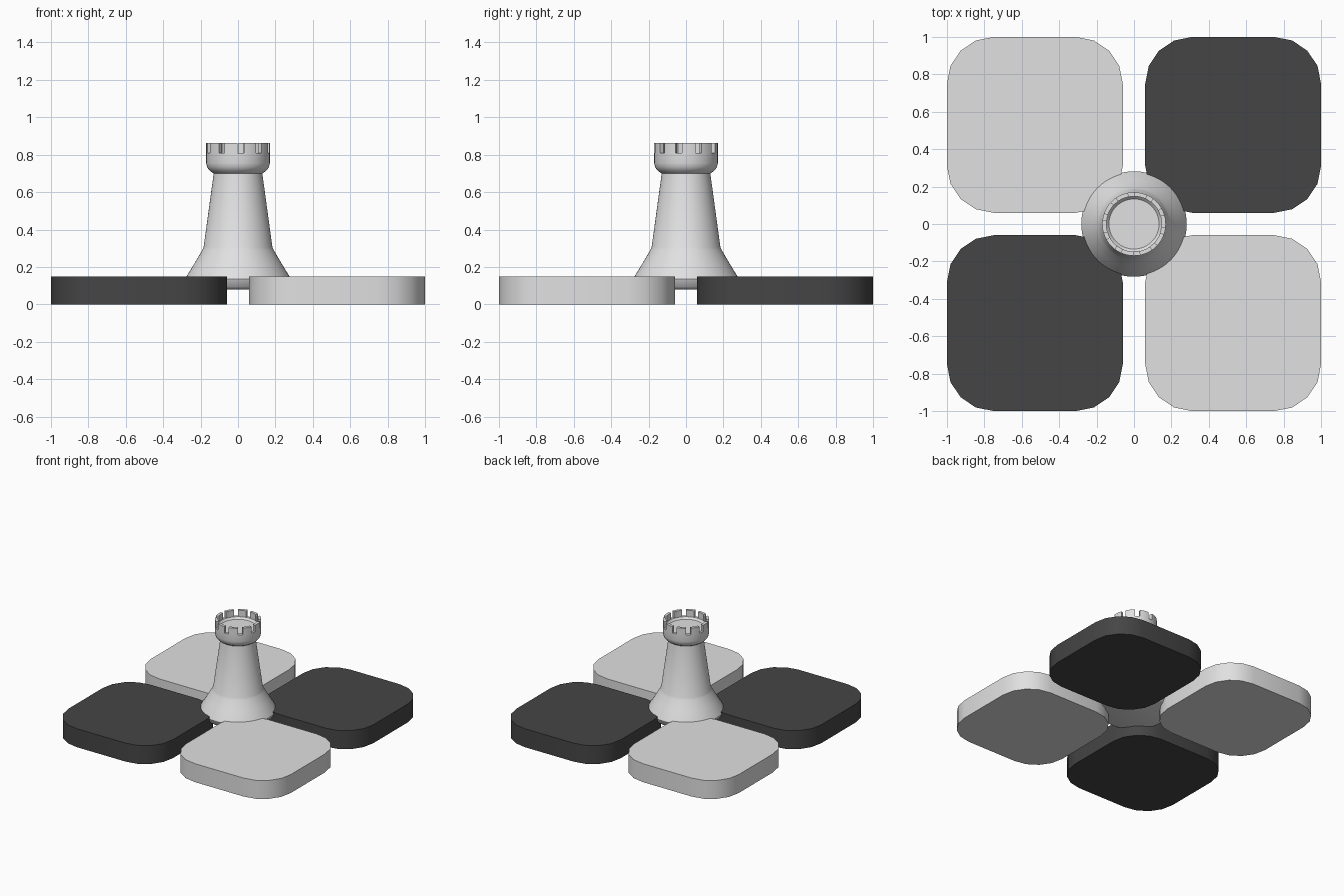
import bpy, bmesh, math

if "Cube" in bpy.data.objects:
    bpy.data.objects.remove(bpy.data.objects["Cube"])

def material(name, v):
    m = bpy.data.materials.new(name)
    m.diffuse_color = (v, v, v, 1)
    m.use_nodes = True
    m.node_tree.nodes["Principled BSDF"].inputs["Base Color"].default_value = m.diffuse_color
    return m

light = material("light grey", 0.75)
dark = material("charcoal", 0.06)

def finish(bm, name, mat):
    bmesh.ops.recalc_face_normals(bm, faces=bm.faces[:])
    me = bpy.data.meshes.new(name)
    bm.to_mesh(me)
    bm.free()
    me.materials.append(mat)
    ob = bpy.data.objects.new(name, me)
    bpy.context.collection.objects.link(ob)
    bpy.ops.object.select_all(action='DESELECT')
    ob.select_set(True)
    bpy.context.view_layer.objects.active = ob
    bpy.ops.object.shade_smooth_by_angle(angle=math.radians(30))
    return ob

# Rounded board squares
def tile(name, cx, cy, mat, half=0.47, r=0.25, h=0.15, steps=4):
    bm = bmesh.new()
    verts = []
    for q, (sx, sy) in enumerate([(1, 1), (-1, 1), (-1, -1), (1, -1)]):
        for i in range(steps + 1):
            a = math.pi / 2 * (q + i / steps)
            verts.append(bm.verts.new((cx + sx * (half - r) + r * math.cos(a),
                                       cy + sy * (half - r) + r * math.sin(a), 0)))
    base = bm.faces.new(verts)
    ext = bmesh.ops.extrude_face_region(bm, geom=[base], use_keep_orig=True)
    top = [g for g in ext["geom"] if isinstance(g, bmesh.types.BMVert)]
    bmesh.ops.translate(bm, verts=top, vec=(0, 0, h))
    finish(bm, name, mat)

for sx, sx_name in ((-1, "left"), (1, "right")):
    for sy, sy_name in ((-1, "front"), (1, "back")):
        tile(f"tile_{sy_name}_{sx_name}", sx * 0.53, sy * 0.53,
             dark if sx * sy > 0 else light)

# Tower: lathed profile (radius, height), bottom to the sunken roof
profile = [(0.225, 0.08), (0.255, 0.09), (0.275, 0.115), (0.282, 0.135), (0.272, 0.155),
           (0.232, 0.22), (0.197, 0.28), (0.192, 0.29), (0.184, 0.305),
           (0.13, 0.70), (0.15, 0.713), (0.165, 0.732), (0.17, 0.755),
           (0.17, 0.81), (0.148, 0.81), (0.134, 0.795)]
WALL_TOP = 13                      # profile segment forming the wall's top
N = 60                             # ten slots, six segments each
start = math.radians(-85 - 6)      # first slot is centred at -85 degrees

bm = bmesh.new()
rings = [[bm.verts.new((r * math.cos(start + math.tau * i / N),
                        r * math.sin(start + math.tau * i / N), z))
          for i in range(N)] for r, z in profile]
merlons = []
for k in range(len(rings) - 1):
    for i in range(N):
        j = (i + 1) % N
        f = bm.faces.new((rings[k][i], rings[k][j], rings[k + 1][j], rings[k + 1][i]))
        if k == WALL_TOP and i % 6 >= 2:
            merlons.append(f)
bm.faces.new(rings[0][::-1])
bm.faces.new(rings[-1])

# Battlements raised from the wall's top
ext = bmesh.ops.extrude_face_region(bm, geom=merlons)
raised = [g for g in ext["geom"] if isinstance(g, bmesh.types.BMVert)]
bmesh.ops.translate(bm, verts=raised, vec=(0, 0, 0.053))
bmesh.ops.delete(bm, geom=[f for f in merlons if f.is_valid], context='FACES_ONLY')
finish(bm, "tower_piece", light)
